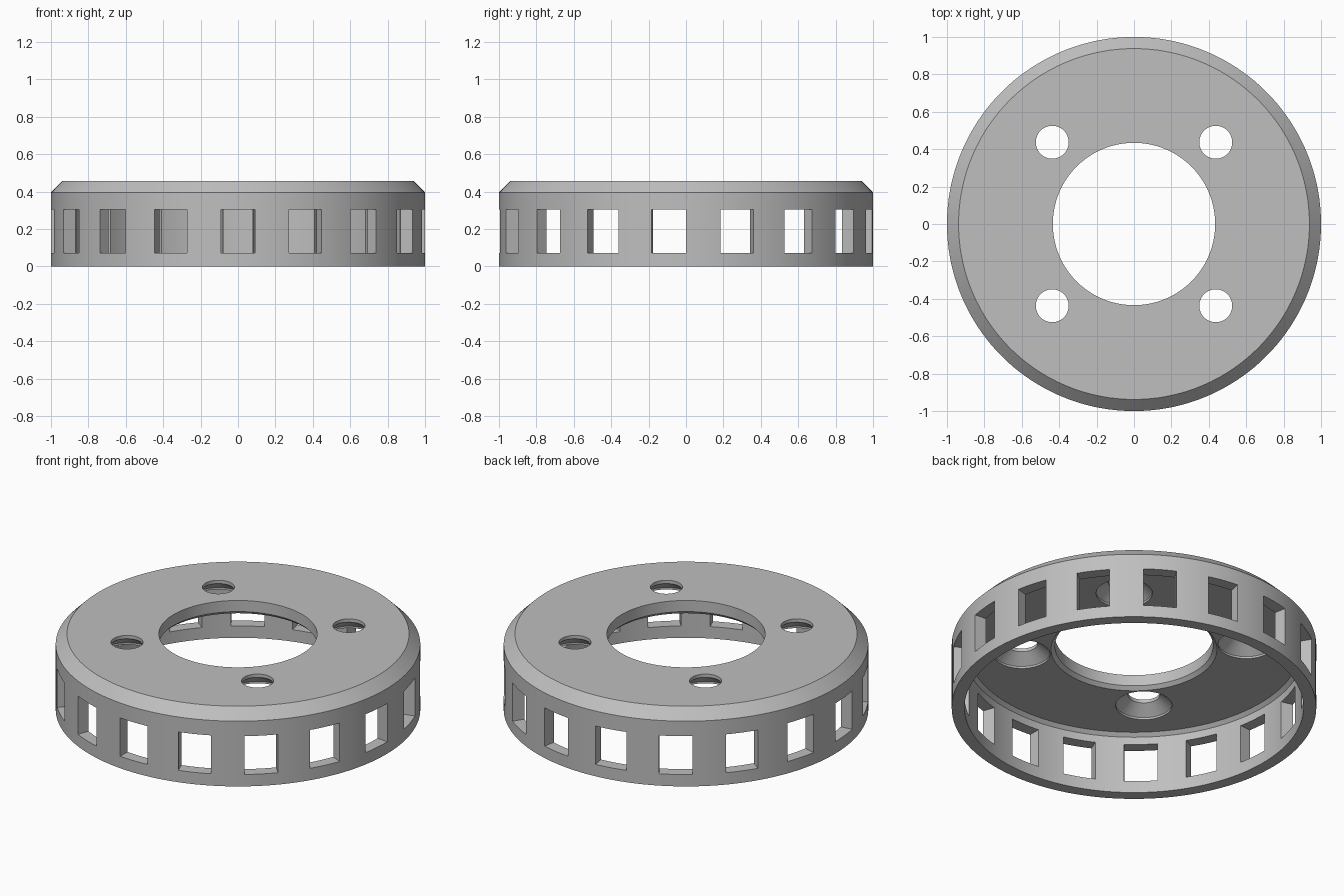
import bpy, bmesh, math
from mathutils import Matrix, Vector

cube = bpy.data.objects.get("Cube")
if cube:
    bpy.data.objects.remove(cube, do_unlink=True)

WINDOWS = 17
HOLE_OFFSET = 0.437

grey = bpy.data.materials.new("plain grey")
grey.use_nodes = True
colour = (0.52, 0.52, 0.52, 1)
grey.diffuse_color = colour
grey.node_tree.nodes["Principled BSDF"].inputs["Base Color"].default_value = colour


def lathe(bm, profile, segments, centre=(0, 0), closed=False):
    """Revolve (radius, z) points about a vertical axis; cap the ends unless closed."""
    rings = []
    for r, z in profile:
        rings.append([bm.verts.new((centre[0] + r * math.cos(a), centre[1] + r * math.sin(a), z))
                      for a in (2 * math.pi * i / segments for i in range(segments))])
    pairs = list(zip(rings, rings[1:]))
    if closed:
        pairs.append((rings[-1], rings[0]))
    for lower, upper in pairs:
        for i in range(segments):
            j = (i + 1) % segments
            bm.faces.new((lower[i], lower[j], upper[j], upper[i]))
    if not closed:
        bm.faces.new(rings[0][::-1])
        bm.faces.new(rings[-1])


def make_object(name, bm):
    bmesh.ops.recalc_face_normals(bm, faces=bm.faces[:])
    mesh = bpy.data.meshes.new(name)
    bm.to_mesh(mesh)
    bm.free()
    mesh.materials.append(grey)
    obj = bpy.data.objects.new(name, mesh)
    bpy.context.collection.objects.link(obj)
    return obj


# Cup body: chamfered rim, open underside, central bore with a chamfered lower edge
bm = bmesh.new()
lathe(bm, [(1, 0), (1, 0.395), (0.938, 0.457), (0.434, 0.457), (0.434, 0.39),
           (0.455, 0.37), (0.91, 0.37), (0.93, 0.35), (0.93, 0.0)], 180, closed=True)
body = make_object("ring_cover", bm)

# Cutter: rectangular windows around the wall and countersunk screw holes
bm = bmesh.new()
for i in range(WINDOWS):
    turn = Matrix.Rotation(2 * math.pi * i / WINDOWS - math.pi / 2, 4, 'Z')
    place = Matrix.Translation(Vector((0.965, 0, 0.188)))
    size = Matrix.Diagonal((0.2, 0.184, 0.232, 1))
    bmesh.ops.create_cube(bm, size=1, matrix=turn @ place @ size)
for sx in (-1, 1):
    for sy in (-1, 1):
        lathe(bm, [(0.155, 0.34), (0.155, 0.382), (0.088, 0.437), (0.088, 0.5)], 48,
              centre=(sx * HOLE_OFFSET, sy * HOLE_OFFSET))
cutter = make_object("opening_cutter", bm)
cutter.hide_render = True

# Cut the openings, then drop the cutter
cut = body.modifiers.new("openings", 'BOOLEAN')
cut.operation = 'DIFFERENCE'
cut.solver = 'EXACT'
cut.object = cutter
bpy.ops.object.select_all(action='DESELECT')
bpy.context.view_layer.objects.active = body
body.select_set(True)
bpy.ops.object.modifier_apply(modifier=cut.name)
bpy.data.objects.remove(cutter, do_unlink=True)
bpy.ops.object.shade_smooth_by_angle(angle=math.radians(25))
